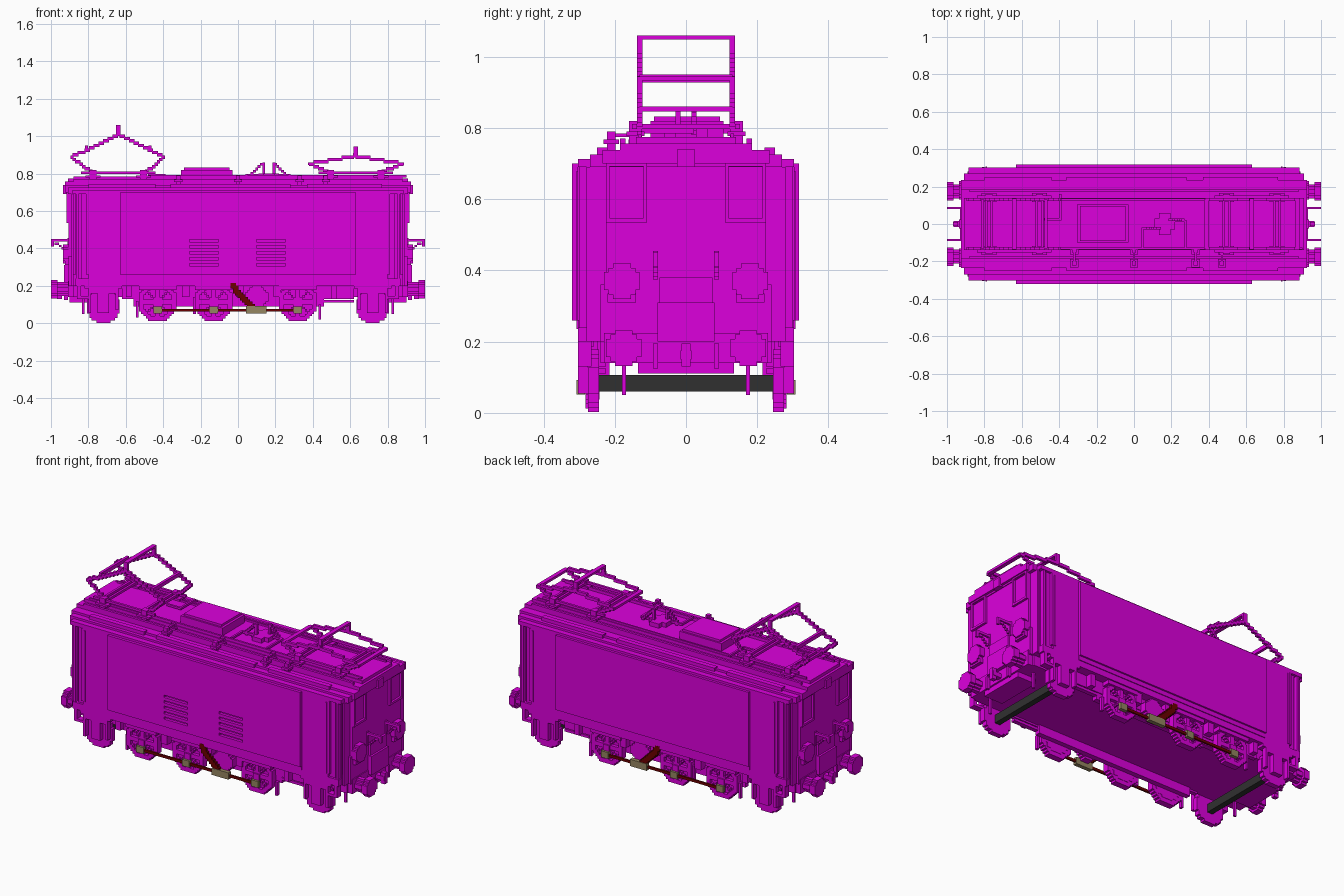
import bpy, bmesh, math

if "Cube" in bpy.data.objects:
    bpy.data.objects.remove(bpy.data.objects["Cube"], do_unlink=True)

V = 0.0125  # size of one small cube


def material(name, rgb):
    m = bpy.data.materials.new(name)
    m.use_nodes = True
    m.diffuse_color = (*rgb, 1)
    m.node_tree.nodes["Principled BSDF"].inputs["Base Color"].default_value = (*rgb, 1)
    return m


MAGENTA = material("magenta", (0.72, 0.0, 0.72))
RED = material("dark red", (0.15, 0.0, 0.0))
BRONZE = material("bronze", (0.30, 0.24, 0.12))
GREY = material("dark grey", (0.030, 0.030, 0.030))


def part(name, boxes, mat=MAGENTA, mx=False, my=False):
    """One object made of boxes (x0, x1, y0, y1, z0, z1), optionally mirrored in x and y."""
    bm = bmesh.new()
    for sx in ((1, -1) if mx else (1,)):
        for sy in ((1, -1) if my else (1,)):
            for x0, x1, y0, y1, z0, z1 in boxes:
                r = bmesh.ops.create_cube(bm, size=1)
                for v in r["verts"]:
                    v.co.x = sx * ((x0 + x1) / 2 + v.co.x * (x1 - x0))
                    v.co.y = sy * ((y0 + y1) / 2 + v.co.y * (y1 - y0))
                    v.co.z = (z0 + z1) / 2 + v.co.z * (z1 - z0)
    bmesh.ops.recalc_face_normals(bm, faces=bm.faces)
    me = bpy.data.meshes.new(name)
    bm.to_mesh(me)
    bm.free()
    me.materials.append(mat)
    ob = bpy.data.objects.new(name, me)
    bpy.context.collection.objects.link(ob)


def stair(x0, z0, x1, z1, y0, y1, t=V):
    """Staircase of small cubes between two points in the xz plane."""
    n = max(1, round(max(abs(x1 - x0), abs(z1 - z0)) / V))
    out = []
    for i in range(n + 1):
        x = round((x0 + (x1 - x0) * i / n) / V) * V
        z = round((z0 + (z1 - z0) * i / n) / V) * V
        out.append((x - t / 2, x + t / 2, y0, y1, z - t / 2, z + t / 2))
    return out


def rows(test, cx, cz, r, y0, y1):
    """Runs of cells in the xz plane that pass a test on their offset from the centre."""
    n = math.ceil(r / V)
    out = []
    for k in range(-n, n):
        start = None
        for i in range(-n, n + 1):
            on = i < n and test((i + .5) * V, (k + .5) * V)
            if on and start is None:
                start = i
            if not on and start is not None:
                out.append((cx + start * V, cx + i * V, y0, y1, cz + k * V, cz + (k + 1) * V))
                start = None
    return out


def disc(cx, cz, r, y0, y1):
    return rows(lambda a, b: math.hypot(a, b) <= r, cx, cz, r, y0, y1)


def end_disc(x0, x1, cy, cz, r):
    """Stepped disc facing along x."""
    return [(x0, x1, a, b, c, d) for a, b, _, _, c, d in disc(cy, cz, r, 0, 1)]


# Body: stepped plan with rounded corners, and sill
part("body", [(-x, x, -y, y, 0.22, 0.71) for x, y in
              ((.80, .303), (.84, .29), (.87, .275), (.89, .25), (.905, .225))])
part("sill", [(-.87, .87, -.303, .303, .20, .24), (-.89, .89, -.27, .27, .20, .26),
              (-.905, .905, -.24, .24, .2, .36)])
part("side_edge_strip", [(-.63, .63, .30, .308, .235, .26)], my=True)
part("cab_handrail", [(.80, .812, .29, .305, .26, .69), (.852, .865, .27, .30, .20, .69),
                      (.88, .89, .24, .28, .20, .69), (.785, .795, .30, .308, .26, .68)],
     mx=True, my=True)

# Raised side panels, the front one with two sets of vent slots
part("back_panel", [(-.63, .63, .30, .318, .26, .70)])
SLOTS = (.305, .337, .369, .401, .433)
edges = [.26] + [e for z in SLOTS for e in (z, z + .014)] + [.70]
part("front_panel", [(a, b, -.32, -.30, .26, .70) for a, b in ((-.63, -.26), (-.105, .10), (.255, .63))]
     + [(x, x + .155, -.32, -.30, edges[i], edges[i + 1])
        for x in (-.26, .10) for i in range(0, len(edges), 2)])

# Roof: stepped arch
part("roof", [(-x, x, -y, y, z0, z1) for x, y, z0, z1 in
              ((.885, .303, .69, .713), (.91, .27, .69, .725), (.925, .235, .70, .738),
               (.925, .185, .72, .757), (.91, .14, .74, .775))])
part("roof_edge_blocks", [(x, x + w, .22, .25, .72, .745) for x, w in
                          ((-.80, .36), (-.36, .64), (.37, .40))], my=True)
part("roof_walkway", [(-.88, .88, .17, .185, .74, .77), (-.88, .88, .125, .135, .77, .785)], my=True)
part("roof_hatch", [(-.305, -.03, -.10, .105, .77, .82), (-.29, -.045, -.09, .095, .82, .833)])

# Roof cable with insulators
part("roof_cable", [(-.48, .9, -.137, -.125, .78, .792), (.04, .052, -.13, -.02, .785, .797),
                    (.05, .14, -.03, -.018, .785, .797), (.20, .28, .01, .022, .785, .797),
                    (.27, .282, -.13, .022, .785, .797), (-.40, -.388, .02, .16, .785, .797),
                    (-.48, -.39, .02, .032, .785, .797)])
part("cable_insulators", [b for x in (-.32, 0, .33, .47) for y in (-.14, -.21) for b in
                          ((x - .012, x + .012, y - .012, y + .012, .73, .79),
                           (x - .022, x + .022, y - .022, y + .022, .755, .768),
                           (x - .006, x + .006, -.22, -.13, .775, .785))])
part("roof_switch", [(.11, .22, -.03, .03, .77, .80), (.135, .195, -.06, .06, .77, .80),
                     (.13, .145, -.03, -.015, .80, .86), (.185, .20, .015, .03, .80, .86)]
     + stair(.125, .85, .07, .79, -.03, -.015, .015) + stair(.205, .85, .265, .79, .015, .03, .015))


# Pantographs: insulated base frame, folding arms and collector head
def pantograph(name, cx, corner_z, head_z, corner_bar):
    part(name + "_frame", [(cx - .20, cx + .20, y, y + .014, .798, .812) for y in (-.152, .138)]
         + [(cx + dx - .007, cx + dx + .007, -.15, .15, .798, .812) for dx in (-.15, -.12, .12, .15)])
    part(name + "_insulators", [b for dx in (-.135, .135) for y in (-.142, .142) for b in
                                ((cx + dx - .018, cx + dx + .018, y - .018, y + .018, .75, .82),
                                 (cx + dx - .04, cx + dx + .04, y - .025, y + .025, .778, .79))])
    arms = []
    for s in (-1, 1):
        arms += stair(cx + s * .15, .81, cx + s * .245, corner_z, .122, .138, .018)
        arms += stair(cx + s * .245, corner_z, cx, head_z - .05, .122, .138, .018)
    part(name + "_arms", arms, my=True)
    head = [(cx - .0125, cx + .0125, -.137, .137, head_z - .012, head_z),
            (cx - .0125, cx + .0125, -.137, -.122, head_z - .06, head_z),
            (cx - .0125, cx + .0125, .122, .137, head_z - .06, head_z)]
    if corner_bar:
        head += [(cx + s * .245 - .012, cx + s * .245 + .012, -.13, .13, corner_z - .006, corner_z + .008)
                 for s in (-1, 1)]
    else:
        head += [(cx + s * .17 - .008, cx + s * .17 + .008, -.13, .13, .928, .95) for s in (-1, 1)]
    part(name + "_head", head)


pantograph("raised_pantograph", -.64, .888, 1.06, False)
pantograph("lowered_pantograph", .63, .852, .945, True)

# Cab ends: window frames, door, lamps, lamp brackets
part("cab_window_frame", [(.90, .918, .11, .12, .535, .705), (.90, .918, .215, .225, .535, .705),
                          (.90, .918, .11, .225, .535, .548), (.90, .918, .11, .215, .692, .705)],
     mx=True, my=True)
part("cab_door", [(.90, .918, -.075, .075, .22, .38), (.90, .93, -.08, .08, .20, .31)], mx=True)
part("top_lamp", end_disc(.90, .935, 0, .715, .03), mx=True)
part("end_lamp", end_disc(.90, .935, .18, .37, .05) + [(.90, .925, .14, .22, .31, .335)], mx=True, my=True)
part("end_bracket", [(.90, 1.0, .079, .092, .436, .45), (.985, 1.0, .079, .092, .41, .45),
                     (.90, .912, .079, .092, .375, .455)]
     + stair(.975, .43, .92, .385, .079, .092), mx=True, my=True)

# Floor, buffer beams, buffers and couplings
part("floor", [(-.88, .88, -.24, .24, .14, .21)])
part("buffer_beam", [(.86, .91, -.23, .23, .14, .225), (.78, .90, -.135, .135, .11, .15)], mx=True)
part("buffers", end_disc(.90, .965, .175, .182, .032) + end_disc(.965, 1.0, .175, .182, .053),
     mx=True, my=True)
part("coupling_hook", [(.90, .965, -.015, .015, .15, .175), (.94, .968, -.012, .012, .13, .195)], mx=True)
part("brake_hose", [(.91, .93, .079, .092, .125, .195), (.82, .835, .168, .18, .05, .14)], mx=True, my=True)

# Running gear: end wheels in guard frames with dark axles
part("axle", [(.703, .737, -.245, .245, .06, .107)], GREY, mx=True)
part("end_wheel", disc(.72, .09, .09, .245, .275), mx=True, my=True)
part("end_wheel_frame", [(.64, .655, .275, .303, .07, .21), (.785, .80, .275, .303, .055, .21),
                         (.64, .80, .275, .303, .16, .21), (.69, .75, .275, .303, .055, .16),
                         (.785, .86, .265, .303, .13, .145), (.84, .86, .265, .303, .14, .21),
                         (.62, .82, .26, .303, .185, .21)], mx=True, my=True)

# Driving wheels with spokes, and the jackshaft disc
DRIVERS = (-.43, -.13, .32)


def spoked(a, b):
    r = math.hypot(a, b)
    return r <= .104 and (r > .078 or r < .035 or min(abs(a), abs(b)) < V or abs(abs(a) - abs(b)) < V * .6)


part("driving_wheels", [b for x in DRIVERS for b in rows(spoked, x, .113, .1125, .245, .282)
                        + disc(x, .113, .08, .243, .262)], my=True)
part("wheel_cranks", [(x - .02, x + .02, .28, .29, .055, .125) for x in DRIVERS], my=True)
part("jackshaft", disc(.10, .14, .06, .245, .285), my=True)
part("main_frame", [(-.56, .46, .215, .245, .09, .20), (-.62, .62, .225, .25, .13, .21),
                    (.46, .62, .225, .25, .11, .125)], my=True)
part("springs_and_brakes", [(x - .02, x + .02, .245, .29, .14, .20) for x in (-.28, .01, .21)]
     + [(x - .10, x + .10, .25, .295, .178, .205) for x in DRIVERS]
     + [(.43, .445, .25, .27, .02, .10), (-.545, -.532, .25, .27, .03, .12)]
     + [(-.24, -.225, .25, .27, .05, .14), (.50, .53, .25, .285, .13, .20),
        (-.60, -.57, .25, .285, .14, .20)], my=True)

# Coupling rods, drive rod and bronze bearings
part("coupling_rod", [(-.43, .32, .287, .297, .062, .077)], RED, my=True)
part("drive_rod", stair(.085, .08, -.03, .20, .285, .304, .03), RED, my=True)
part("rod_bearings", [(x - .023, x + .023, .283, .303, .052, .09) for x in DRIVERS]
     + [(.043, .152, .283, .307, .052, .092)], BRONZE, my=True)
